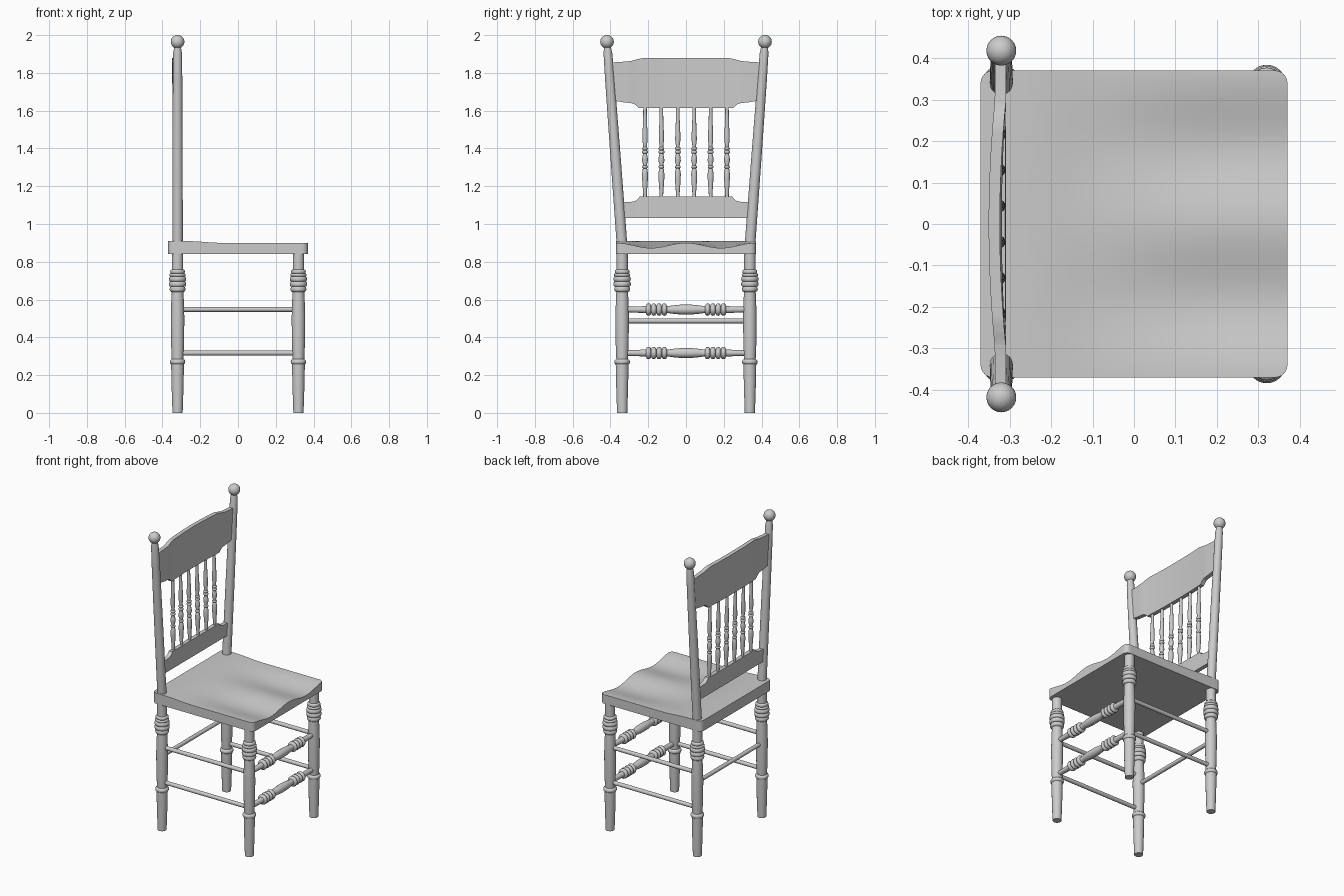
import bpy, bmesh, math
from mathutils import Vector

if "Cube" in bpy.data.objects:
    bpy.data.objects.remove(bpy.data.objects["Cube"])


def finish(bm, name, angle=40):
    bmesh.ops.recalc_face_normals(bm, faces=bm.faces[:])
    me = bpy.data.meshes.new(name)
    bm.to_mesh(me)
    bm.free()
    ob = bpy.data.objects.new(name, me)
    bpy.context.collection.objects.link(ob)
    bpy.ops.object.select_all(action='DESELECT')
    bpy.context.view_layer.objects.active = ob
    ob.select_set(True)
    bpy.ops.object.shade_smooth_by_angle(angle=math.radians(angle))
    return ob


def bead(t0, t1, base, peak, n=6):
    """Rounded ring as (distance, radius) points."""
    return [(t0 + (t1 - t0) * (0.5 - 0.5 * math.cos(math.pi * i / n)),
             base + (peak - base) * math.sin(math.pi * i / n)) for i in range(n + 1)]


def lathe(name, profile, start, end, segs=24):
    """Turn (distance, radius) points around the line start -> end."""
    start, axis = Vector(start), (Vector(end) - Vector(start)).normalized()
    q = axis.to_track_quat('Z', 'Y')
    bm = bmesh.new()
    rings = []
    for t, r in profile:
        rings.append([bm.verts.new(start + q @ Vector((
            r * math.cos(2 * math.pi * k / segs), r * math.sin(2 * math.pi * k / segs), t)))
            for k in range(segs)])
    for a, b in zip(rings, rings[1:]):
        for k in range(segs):
            j = (k + 1) % segs
            bm.faces.new((a[k], a[j], b[j], b[k]))
    bm.faces.new(rings[0])
    bm.faces.new(rings[-1])
    return finish(bm, name)


def lerp(points, v):
    for (a, fa), (b, fb) in zip(points, points[1:]):
        if v <= b:
            return fa + (fb - fa) * (v - a) / (b - a)
    return points[-1][1]


def smooth(a, b, v):
    t = min(1, max(0, (v - a) / (b - a)))
    return t * t * (3 - 2 * t)


LX, LY = 0.32, 0.338

# Seat with two scooped hollows and rounded corners
H, R, N = 0.37, 0.03, 40
inner = [-(H - R) + 2 * (H - R) * i / N for i in range(N + 1)]
arc = [H - R + R * math.sin(math.pi / 2 * i / 6) for i in range(1, 7)]
ys = [-a for a in reversed(arc)] + inner + arc
bm = bmesh.new()
rows = []
for y in ys:
    over = max(0, abs(y) - (H - R))
    half = H - R + math.sqrt(max(0, R * R - over * over))
    row = []
    for i in range(33):
        x = half * (i / 16 - 1)
        dip = 0.027 * (1 - math.cos(2 * math.pi * y / H)) / 2
        z = 0.91 - 0.01 * smooth(-0.28, -0.08, x) - dip * smooth(-0.28, 0.25, x)
        row.append(bm.verts.new((x, y, z)))
    rows.append(row)
for a, b in zip(rows, rows[1:]):
    for i in range(32):
        bm.faces.new((a[i], a[i + 1], b[i + 1], b[i]))
top = bm.faces[:]
low = bmesh.ops.extrude_face_region(bm, geom=top, use_keep_orig=True)
for g in low['geom']:
    if isinstance(g, bmesh.types.BMVert):
        g.co.z = 0.84
finish(bm, "seat")

# Four turned legs
leg = ([(0, 0.027), (0.12, 0.031), (0.255, 0.034)] + bead(0.258, 0.282, 0.034, 0.041)
       + [(0.285, 0.031), (0.36, 0.034), (0.5, 0.036), (0.6, 0.033), (0.64, 0.031)]
       + bead(0.642, 0.668, 0.035, 0.042) + bead(0.668, 0.695, 0.038, 0.046)
       + bead(0.695, 0.722, 0.038, 0.046) + bead(0.722, 0.738, 0.036, 0.043)
       + bead(0.738, 0.757, 0.034, 0.039) + [(0.76, 0.03), (0.85, 0.03)])
for sx, end in ((1, "front"), (-1, "back")):
    for sy, side in ((1, "right"), (-1, "left")):
        lathe(f"{end}_leg_{side}", leg, (sx * LX, sy * LY, 0), (sx * LX, sy * LY, 1))

# Plain side and back stretchers
for sy, side in ((1, "right"), (-1, "left")):
    for z, pos in ((0.317, "lower"), (0.548, "upper")):
        lathe(f"{pos}_side_stretcher_{side}", [(0, 0.013), (2 * LX, 0.013)],
              (-LX, sy * LY, z), (LX, sy * LY, z), 16)
lathe("back_stretcher", [(0, 0.013), (2 * LY, 0.013)], (-LX, -LY, 0.487), (-LX, LY, 0.487), 16)

# Turned front stretchers, half profile mirrored about the middle
half = [(-LY, 0.014), (-0.22, 0.018)]
for i in range(4):
    half += bead(-0.212 + 0.028 * i, -0.185 + 0.028 * i, 0.019, 0.033)
half += [(-0.098, 0.018), (-0.07, 0.022), (-0.03, 0.026)]
full = half + [(-t, r) for t, r in reversed(half)]
for z, pos in ((0.317, "lower"), (0.547, "upper")):
    lathe(f"{pos}_front_stretcher", full, (LX, 0, z), (LX, 1, z))

# Leaning back posts with ball finials
for s, side in ((1, "right"), (-1, "left")):
    a, b = (-LX, s * LY, 0.88), (-LX, s * 0.418, 1.965)
    lathe(f"back_post_{side}", [(0, 0.028), (0.5, 0.027), (0.9, 0.025), (1.03, 0.023),
                                (1.045, 0.02), (1.07, 0.018)], a, b)
    bm = bmesh.new()
    bmesh.ops.create_uvsphere(bm, u_segments=24, v_segments=16, radius=0.036)
    bmesh.ops.translate(bm, verts=bm.verts[:], vec=b)
    finish(bm, f"finial_{side}")


def back_x(y, z):
    """Backward bow of the backrest, growing with height."""
    return -0.322 - 0.015 * max(0, 1 - (y / 0.3) ** 2) * (z - 1.03) / 0.85


def slat(name, upper, lower, end_up, end_low):
    """Curved board; outlines are (|y|, z), ends are slanted to meet the posts."""
    width = upper[-1][0]
    st = sorted({round(p[0], 4) for p in upper + lower} | {width * i / 16 for i in range(17)})
    st = [-v for v in reversed(st[1:])] + st
    bm = bmesh.new()
    rings = []
    for y in st:
        ring = []
        for z, d, e in ((lerp(upper, abs(y)), 0.0135, end_up), (lerp(lower, abs(y)), 0.0135, end_low),
                        (lerp(lower, abs(y)), -0.0135, end_low), (lerp(upper, abs(y)), -0.0135, end_up)):
            yy = math.copysign(e, y) if abs(y) == width else y
            ring.append(bm.verts.new((back_x(y, z) + d, yy, z)))
        rings.append(ring)
    for a, b in zip(rings, rings[1:]):
        for k in range(4):
            j = (k + 1) % 4
            bm.faces.new((a[k], a[j], b[j], b[k]))
    bm.faces.new(rings[0])
    bm.faces.new(rings[-1])
    return finish(bm, name, 30)


# Crest rail and lower rail
slat("crest_rail",
     [(0, 1.88), (0.23, 1.878), (0.26, 1.872), (0.29, 1.863), (0.32, 1.86), (0.39, 1.855)],
     [(0, 1.613), (0.25, 1.613), (0.258, 1.622), (0.272, 1.634), (0.29, 1.64), (0.33, 1.644), (0.39, 1.655)],
     0.405, 0.388)
slat("lower_rail",
     [(0, 1.145), (0.245, 1.145), (0.252, 1.135), (0.265, 1.124), (0.285, 1.118), (0.345, 1.115)],
     [(0, 1.033), (0.345, 1.033)], 0.35, 0.345)

# Six turned spindles
spindle = ([(0, 0.009), (0.03, 0.01), (0.10, 0.015), (0.13, 0.016), (0.155, 0.012)]
           + bead(0.16, 0.175, 0.01, 0.015) + [(0.18, 0.01), (0.20, 0.016), (0.22, 0.014), (0.235, 0.01)]
           + bead(0.238, 0.254, 0.01, 0.016) + bead(0.256, 0.272, 0.01, 0.015)
           + [(0.28, 0.01), (0.31, 0.014), (0.35, 0.013), (0.42, 0.01), (0.49, 0.009)])
for i in range(6):
    y = -0.217 + 0.0868 * i
    lathe(f"spindle_{i + 1}", spindle, (back_x(y, 1.135), y, 1.135),
          (back_x(y, 1.625), y, 1.625), 16)
